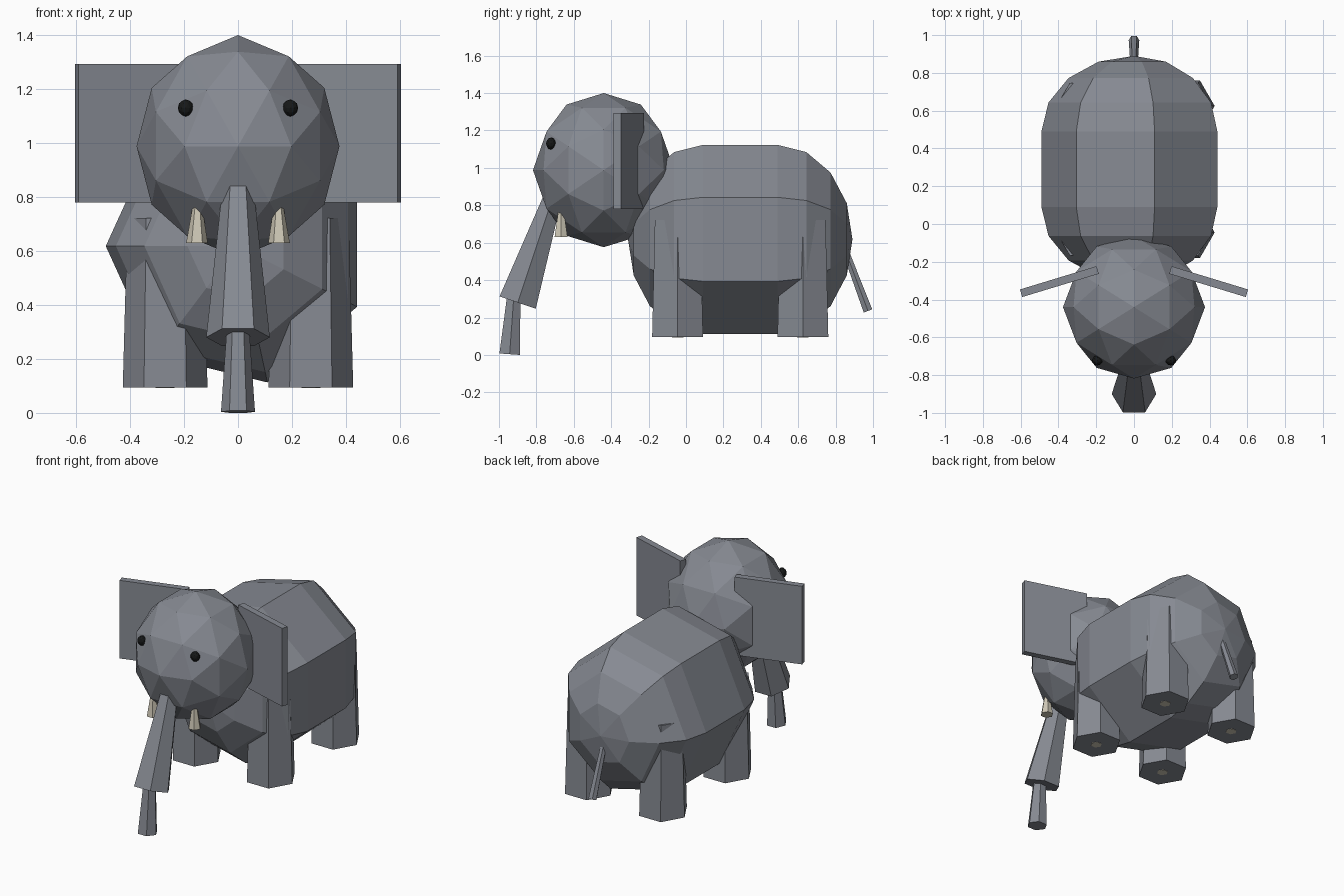
import bpy, bmesh, math
from math import sin, cos, pi
from mathutils import Vector, Matrix

if "Cube" in bpy.data.objects:
    bpy.data.objects.remove(bpy.data.objects["Cube"])


def material(name, rgb):
    m = bpy.data.materials.new(name)
    m.diffuse_color = (*rgb, 1)
    m.use_nodes = True
    m.node_tree.nodes["Principled BSDF"].inputs["Base Color"].default_value = m.diffuse_color
    return m


GREY = material("grey_skin", (0.24, 0.255, 0.29))
IVORY = material("ivory", (0.62, 0.58, 0.47))
BLACK = material("eye_black", (0.008, 0.009, 0.009))


def hull(name, points, mat):
    """Flat-faced convex solid around the given points."""
    bm = bmesh.new()
    for p in points:
        bm.verts.new(p)
    bmesh.ops.convex_hull(bm, input=bm.verts[:])
    bmesh.ops.dissolve_limit(bm, angle_limit=0.01, verts=bm.verts[:], edges=bm.edges[:])
    bmesh.ops.recalc_face_normals(bm, faces=bm.faces[:])
    me = bpy.data.meshes.new(name)
    bm.to_mesh(me)
    bm.free()
    me.materials.append(mat)
    ob = bpy.data.objects.new(name, me)
    bpy.context.collection.objects.link(ob)
    return ob


def frustum(name, a, b, ra, rb, mat, sides=6):
    """Tapered prism from a to b, with corners pointing along x."""
    a, b = Vector(a), Vector(b)
    u = Vector((1, 0, 0))
    v = (b - a).cross(u).normalized()
    pts = [c + r * (cos(t) * u + sin(t) * v)
           for c, r in ((a, ra), (b, rb))
           for t in (2 * pi * i / sides for i in range(sides))]
    return hull(name, pts, mat)


def ball(name, centre, radii, mat):
    """Once-subdivided icosahedron, stretched to the radii."""
    g = (1 + 5 ** 0.5) / 2
    base = []
    for s in (-1, 1):
        for t in (-g, g):
            base += [Vector((0, s, t)), Vector((s, t, 0)), Vector((t, 0, s))]
    pts = base + [p + q for i, p in enumerate(base) for q in base[:i]
                  if (p - q).length < 2.1]
    c = Vector(centre)
    return hull(name, [c + Vector(n * r for n, r in zip(p.normalized(), radii))
                       for p in pts], mat)


# Body: seven-sided capsule lying along y
body = []
for centre, side in ((0.09, -1), (0.49, 1)):
    for k in range(4):
        e = k * pi / 8
        for i in range(7):
            t = pi + 2 * pi * i / 7
            body.append((0.49 * cos(e) * cos(t), centre + side * 0.4 * sin(e),
                         0.618 + 0.518 * cos(e) * sin(t)))
    body.append((0, centre + side * 0.4, 0.618))
hull("body", body, GREY)

# Head
ball("head", (0, -0.44, 0.988), (0.376, 0.378, 0.412), GREY)

# Trunk in two flared segments
frustum("upper_trunk", (0, -0.691, 0.906), (0, -0.90, 0.28), 0.05, 0.118, GREY)
frustum("trunk_tip", (0, -0.918, 0.35), (0, -0.943, 0.004), 0.039, 0.063, GREY)

# Tail
frustum("tail", (0, 0.81, 0.67), (0, 0.973, 0.235), 0.017, 0.028, GREY)

for s, side in ((-1, "left"), (1, "right")):
    # Legs and foot pads
    for y, end in ((-0.045, "front"), (0.625, "back")):
        frustum(f"{end}_{side}_leg", (s * 0.27, y, 0.722), (s * 0.27, y, 0.095),
                0.14, 0.157, GREY)
        frustum(f"{end}_{side}_foot_pad", (s * 0.27, y, 0.098),
                (s * 0.27, y, 0.093), 0.035, 0.035, IVORY)

    # Ears: thin slabs swept forward
    rot = Matrix.Rotation(-s * 0.295, 3, 'Z')
    centre = Vector((s * 0.395, -0.305, 1.036))
    hull(f"{side}_ear", [centre + rot @ Vector((x, y, z))
                         for x in (-0.212, 0.212)
                         for y in (-0.021, 0.021)
                         for z in (-0.257, 0.257)], GREY)

    # Tusks
    frustum(f"{side}_tusk", (s * 0.15, -0.668, 0.80), (s * 0.152, -0.668, 0.63),
            0.012, 0.04, IVORY)

    # Eyes
    ball(f"{side}_eye", (s * 0.194, -0.722, 1.13), (0.029, 0.027, 0.032), BLACK)
